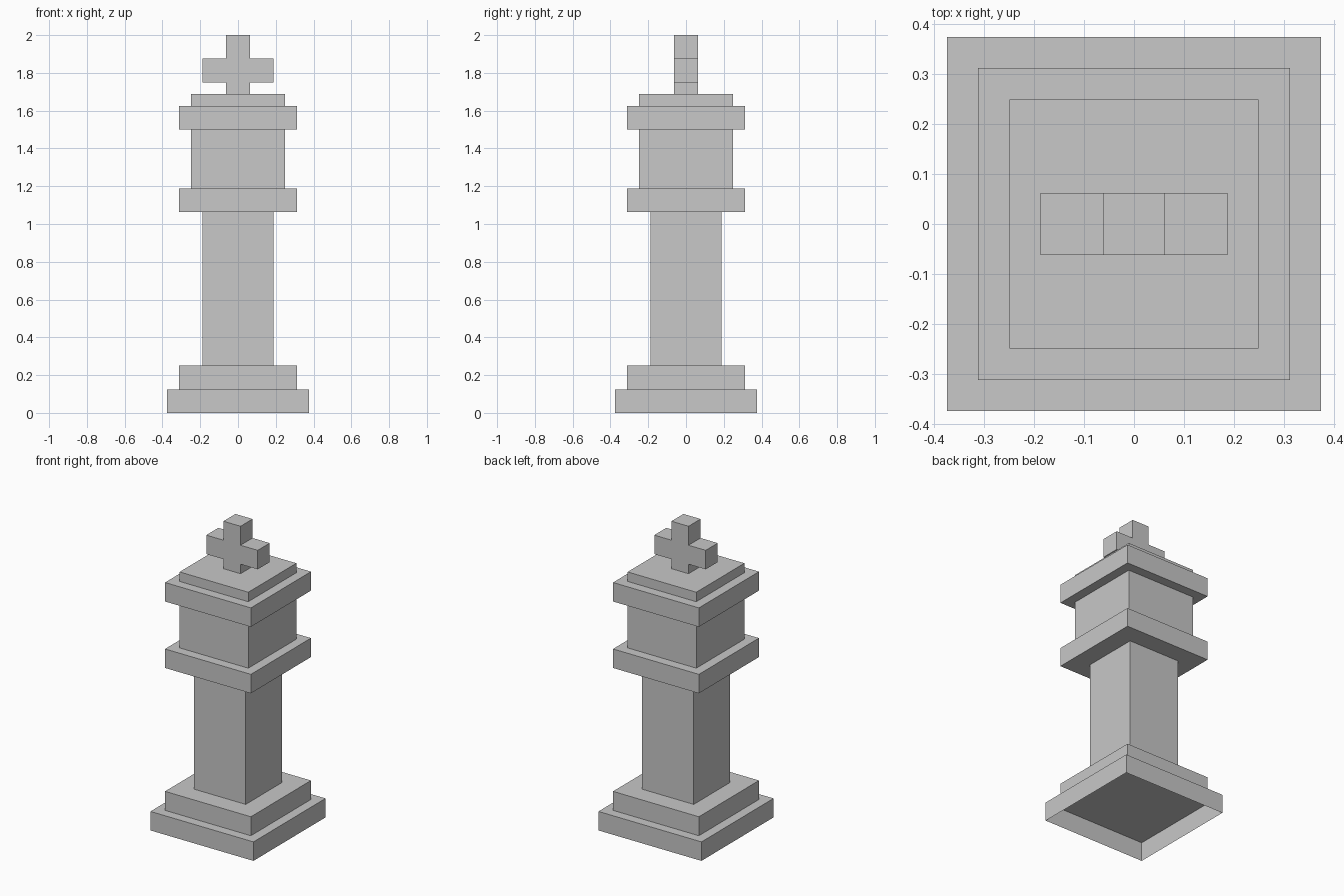
import bpy
import bmesh

U = 1 / 16  # all sizes are whole multiples of this unit

cube = bpy.data.objects.get("Cube")
if cube:
    bpy.data.objects.remove(cube, do_unlink=True)

grey = bpy.data.materials.new("light_grey")
grey.use_nodes = True
colour = (0.58, 0.58, 0.58, 1)
grey.diffuse_color = colour
grey.node_tree.nodes["Principled BSDF"].inputs["Base Color"].default_value = colour


def finish(name, bm):
    bmesh.ops.recalc_face_normals(bm, faces=bm.faces)
    mesh = bpy.data.meshes.new(name)
    bm.to_mesh(mesh)
    bm.free()
    mesh.materials.append(grey)
    obj = bpy.data.objects.new(name, mesh)
    bpy.context.collection.objects.link(obj)


def extrude_face(bm, points, offset):
    """Turn an outline into a closed prism."""
    face = bm.faces.new([bm.verts.new(p) for p in points])
    result = bmesh.ops.extrude_face_region(bm, geom=[face], use_keep_orig=True)
    verts = [v for v in result["geom"] if isinstance(v, bmesh.types.BMVert)]
    bmesh.ops.translate(bm, verts=verts, vec=offset)


def square_block(name, half, bottom, top, open_bottom=False):
    h, z = half * U, bottom * U
    bm = bmesh.new()
    extrude_face(bm, [(-h, -h, z), (h, -h, z), (h, h, z), (-h, h, z)],
                 (0, 0, (top - bottom) * U))
    bm.normal_update()
    bmesh.ops.recalc_face_normals(bm, faces=bm.faces)
    if open_bottom:
        floor = [f for f in bm.faces if f.calc_center_median().z < z + 0.001]
        bmesh.ops.delete(bm, geom=floor, context="FACES_ONLY")
    finish(name, bm)


# Stacked square tiers, with a hollow underside on the plinth
square_block("plinth", 6, 0, 2, open_bottom=True)
square_block("plinth_step", 5, 2, 4)
square_block("shaft", 3, 4, 17)
square_block("collar", 5, 17, 19)
square_block("head", 4, 19, 24)
square_block("crown_rim", 5, 24, 26)
square_block("crown_top", 4, 26, 27)

# Cross finial: mirrored half outline, extruded front to back
half = [(1, 27), (1, 28), (3, 28), (3, 30), (1, 30), (1, 32)]
outline = half + [(-x, z) for x, z in reversed(half)]
bm = bmesh.new()
extrude_face(bm, [(x * U, -U, z * U) for x, z in outline], (0, 2 * U, 0))
finish("cross_finial", bm)
